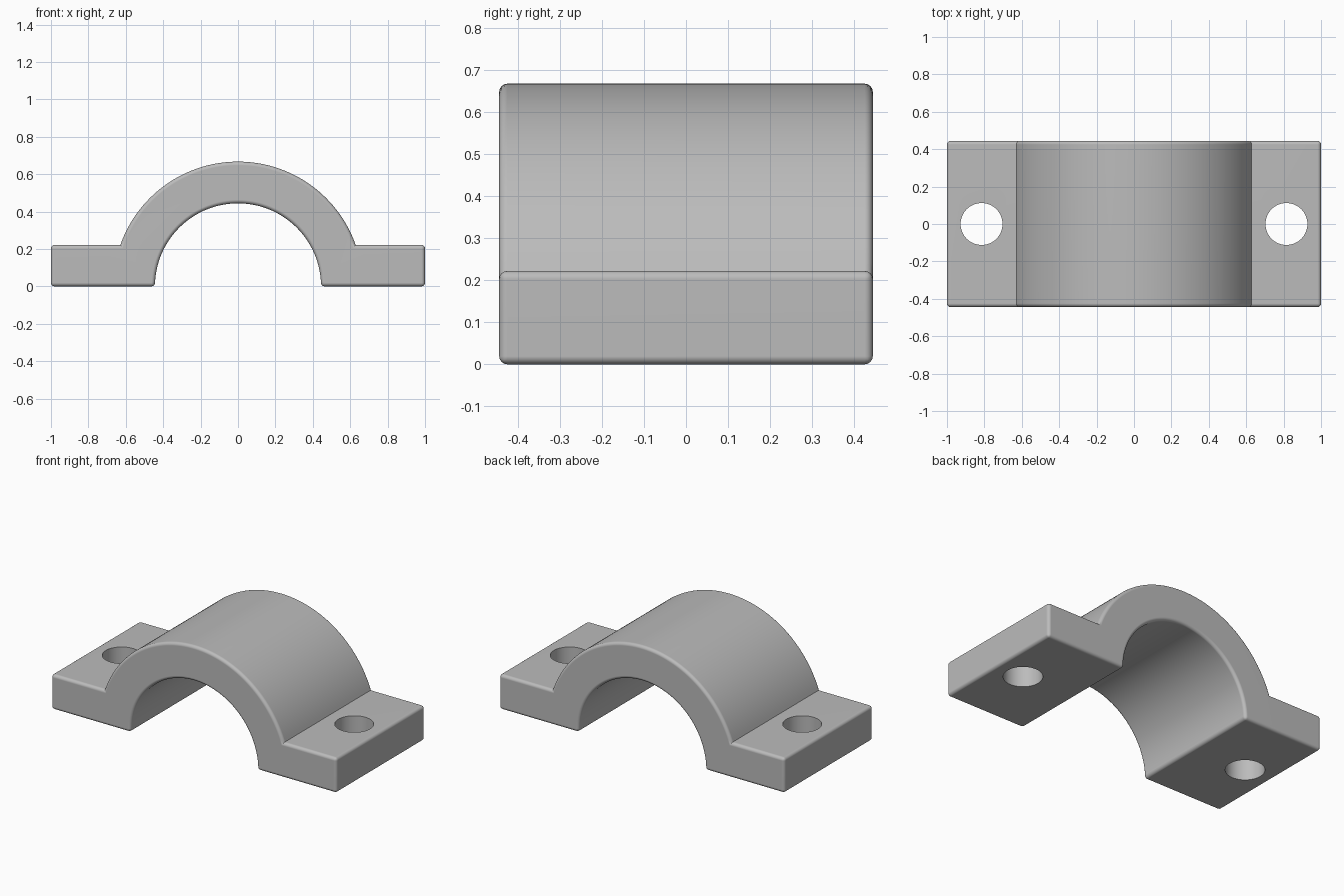
import bpy, bmesh, math

cube = bpy.data.objects.get("Cube")
if cube:
    bpy.data.objects.remove(cube, do_unlink=True)

HALF_DEPTH = 0.444
OUTER, INNER = 0.667, 0.444
FLANGE = 0.222
HOLE_X, HOLE_R = 0.815, 0.112
ROUND = 0.02

grey = bpy.data.materials.new("steel grey")
grey.use_nodes = True
colour = (0.50, 0.50, 0.50, 1)
grey.diffuse_color = colour
grey.node_tree.nodes["Principled BSDF"].inputs["Base Color"].default_value = colour


def arc(radius, start, end, steps):
    angles = [start + (end - start) * i / steps for i in range(steps + 1)]
    return [(radius * math.cos(a), radius * math.sin(a)) for a in angles]


# Saddle outline: two feet joined by a half ring
rise = math.asin(FLANGE / OUTER)
outline = [(1, 0), (1, FLANGE)]
outline += arc(OUTER, rise, math.pi - rise, 72)
outline += [(-1, FLANGE), (-1, 0)]
outline += arc(INNER, math.pi, 0, 72)

bm = bmesh.new()
front = bm.faces.new([bm.verts.new((x, -HALF_DEPTH, z)) for x, z in outline])
swept = bmesh.ops.extrude_face_region(bm, geom=[front])
moved = [v for v in swept["geom"] if isinstance(v, bmesh.types.BMVert)]
bmesh.ops.translate(bm, verts=moved, vec=(0, 2 * HALF_DEPTH, 0))
bmesh.ops.recalc_face_normals(bm, faces=bm.faces)

# Round every outward corner, leaving the inner corner of each foot crisp
corners = [e for e in bm.edges if e.calc_face_angle_signed() > math.radians(40)]
bmesh.ops.bevel(bm, geom=corners, offset=ROUND, offset_type='OFFSET',
                segments=4, profile=0.5, affect='EDGES', clamp_overlap=True)
mesh = bpy.data.meshes.new("clamp_saddle")
bm.to_mesh(mesh)
bm.free()
saddle = bpy.data.objects.new("clamp_saddle", mesh)
bpy.context.collection.objects.link(saddle)
mesh.materials.append(grey)

# Bolt holes through both feet
for side in (-1, 1):
    bpy.ops.mesh.primitive_cylinder_add(vertices=64, radius=HOLE_R, depth=1,
                                        location=(side * HOLE_X, 0, 0))
    cutter = bpy.context.object
    cutter.name = "hole_cutter"
    cutter.data.materials.append(grey)
    cutter.hide_render = True
    cut = saddle.modifiers.new("bolt hole", 'BOOLEAN')
    cut.operation = 'DIFFERENCE'
    cut.solver = 'EXACT'
    cut.object = cutter
    bpy.context.view_layer.objects.active = saddle
    bpy.ops.object.modifier_apply(modifier=cut.name)
    bpy.data.objects.remove(cutter, do_unlink=True)

# Smooth curves with clean flat faces
bpy.ops.object.select_all(action='DESELECT')
saddle.select_set(True)
bpy.context.view_layer.objects.active = saddle
bpy.ops.object.shade_smooth_by_angle(angle=math.radians(30))
normals = saddle.modifiers.new("flat face normals", 'WEIGHTED_NORMAL')
normals.keep_sharp = True
